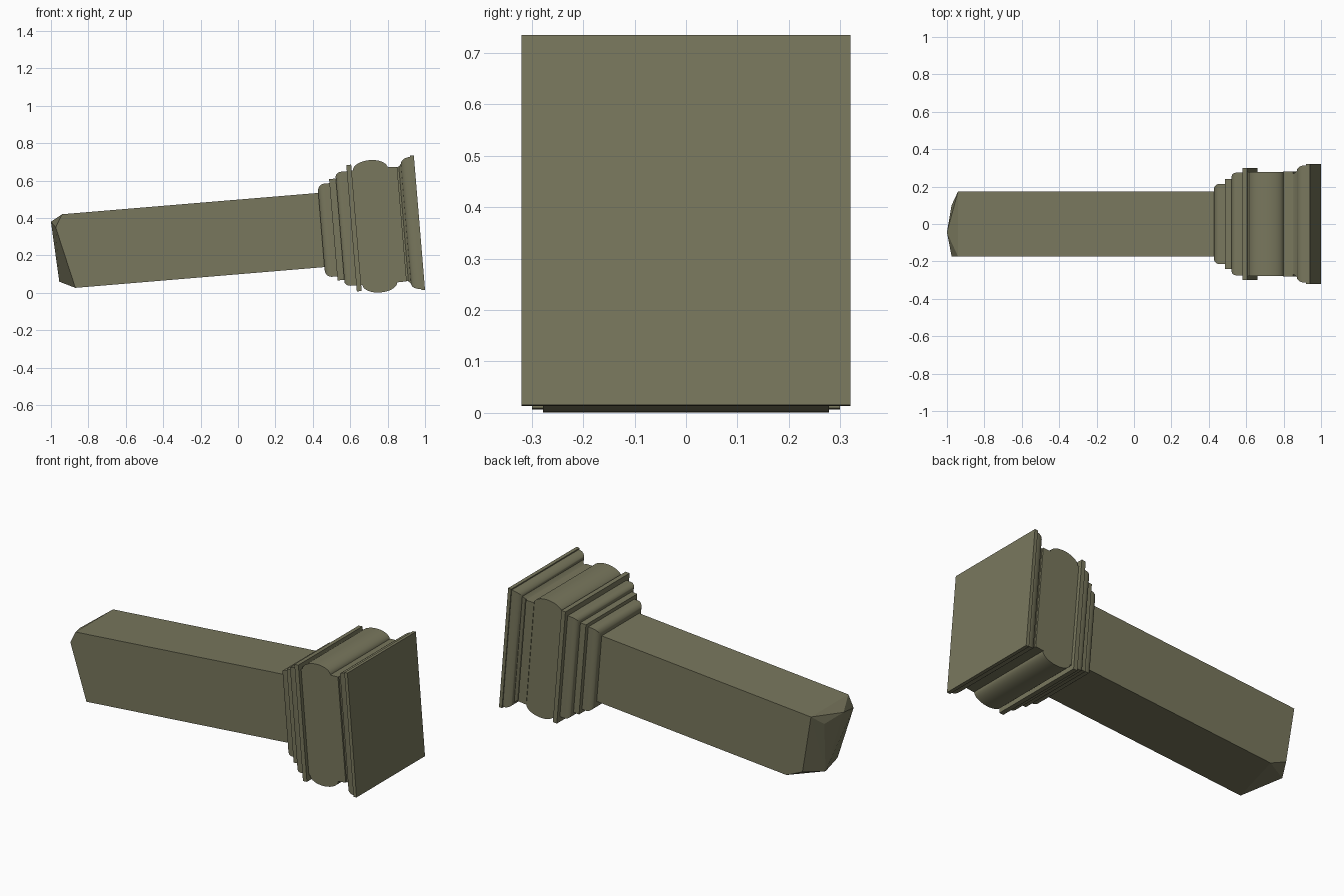
import bpy, bmesh, math
from mathutils import Matrix

if "Cube" in bpy.data.objects:
    bpy.data.objects.remove(bpy.data.objects["Cube"])

# Local frame: x runs along the pillar, x = 0 is the end face of the base
PLACE = Matrix.Translation((0.97, 0, 0.375)) @ Matrix.Rotation(math.radians(-4.76), 4, 'Y')

stone = bpy.data.materials.new("olive_stone")
stone.diffuse_color = (0.19, 0.185, 0.11, 1)
stone.use_nodes = True
stone.node_tree.nodes["Principled BSDF"].inputs["Base Color"].default_value = stone.diffuse_color


def finish(bm, name, smooth=False):
    bmesh.ops.recalc_face_normals(bm, faces=bm.faces)
    mesh = bpy.data.meshes.new(name)
    bm.to_mesh(mesh)
    bm.free()
    obj = bpy.data.objects.new(name, mesh)
    bpy.context.collection.objects.link(obj)
    obj.matrix_world = PLACE
    mesh.materials.append(stone)
    if smooth:
        bpy.ops.object.select_all(action='DESELECT')
        bpy.context.view_layer.objects.active = obj
        obj.select_set(True)
        bpy.ops.object.shade_smooth_by_angle(angle=math.radians(30))
    return obj


def loft(name, sections, smooth=True):
    """Rectangular sections (x, half depth y, half height z) joined in order."""
    bm = bmesh.new()
    rings = [[bm.verts.new((x, a * hy, b * hz)) for a, b in ((-1, -1), (1, -1), (1, 1), (-1, 1))]
             for x, hy, hz in sections]
    for r, q in zip(rings, rings[1:]):
        for i in range(4):
            j = (i + 1) % 4
            bm.faces.new((r[i], r[j], q[j], q[i]))
    bm.faces.new(rings[0])
    bm.faces.new(rings[-1])
    return finish(bm, name, smooth)


def quarter(x0, x1, y0, y1, z0, z1, n=6):
    """Convex rounded step rising from (x0, y0, z0) to (x1, y1, z1)."""
    out = []
    for i in range(n + 1):
        a = math.pi / 2 * i / n
        s, c = math.sin(a), 1 - math.cos(a)
        out.append((x0 + (x1 - x0) * c, y0 + (y1 - y0) * s, z0 + (z1 - z0) * s))
    return out


# Shaft with a chipped, broken end
bm = bmesh.new()
shaft = [(-0.4, y, z) for y in (-0.175, 0.175) for z in (-0.195, 0.203)]
broken_end = [(-1.90, -0.175, 0.203), (-1.90, 0.175, 0.203), (-1.94, -0.175, 0.136),
              (-1.862, -0.175, -0.195), (-1.963, -0.045, 0.168), (-1.945, 0.06, -0.155),
              (-1.772, 0.175, -0.195), (-1.873, 0.175, -0.14), (-1.94, 0.10, 0.146)]
for p in shaft + broken_end:
    bm.verts.new(p)
bmesh.ops.convex_hull(bm, input=bm.verts)
bmesh.ops.dissolve_limit(bm, angle_limit=math.radians(1), verts=bm.verts, edges=bm.edges)
finish(bm, "broken_shaft")

# Stepped neck mouldings
loft("neck_round", quarter(-0.526, -0.49, 0.185, 0.215, 0.212, 0.25) + [(-0.44, 0.215, 0.25)])
loft("neck_step", [(-0.462, 0.24, 0.272), (-0.40, 0.24, 0.272)], False)
loft("neck_upper_round", quarter(-0.426, -0.395, 0.252, 0.275, 0.28, 0.306) + [(-0.35, 0.275, 0.306)])
loft("thin_fillet", [(-0.364, 0.30, 0.339), (-0.338, 0.30, 0.339)], False)

# Bulging roll, rounded on the long faces and flat on the sides
roll = [(-0.35, 0.278, 0.31)]
for i in range(17):
    a = math.pi * i / 16
    roll.append((-0.238 - 0.093 * math.cos(a), 0.278, 0.307 + 0.048 * math.sin(a)))
loft("roll_moulding", roll)
loft("lower_fillet", [(-0.147, 0.281, 0.309), (-0.094, 0.281, 0.307)], False)

# Flared foot and end plate
loft("flared_foot", [(-0.11, 0.268, 0.30), (-0.085, 0.272, 0.308)]
     + quarter(-0.072, -0.022, 0.285, 0.314, 0.322, 0.354) + [(-0.015, 0.314, 0.354)])
loft("end_plate", [(-0.02, 0.32, 0.361), (0, 0.32, 0.361)], False)
